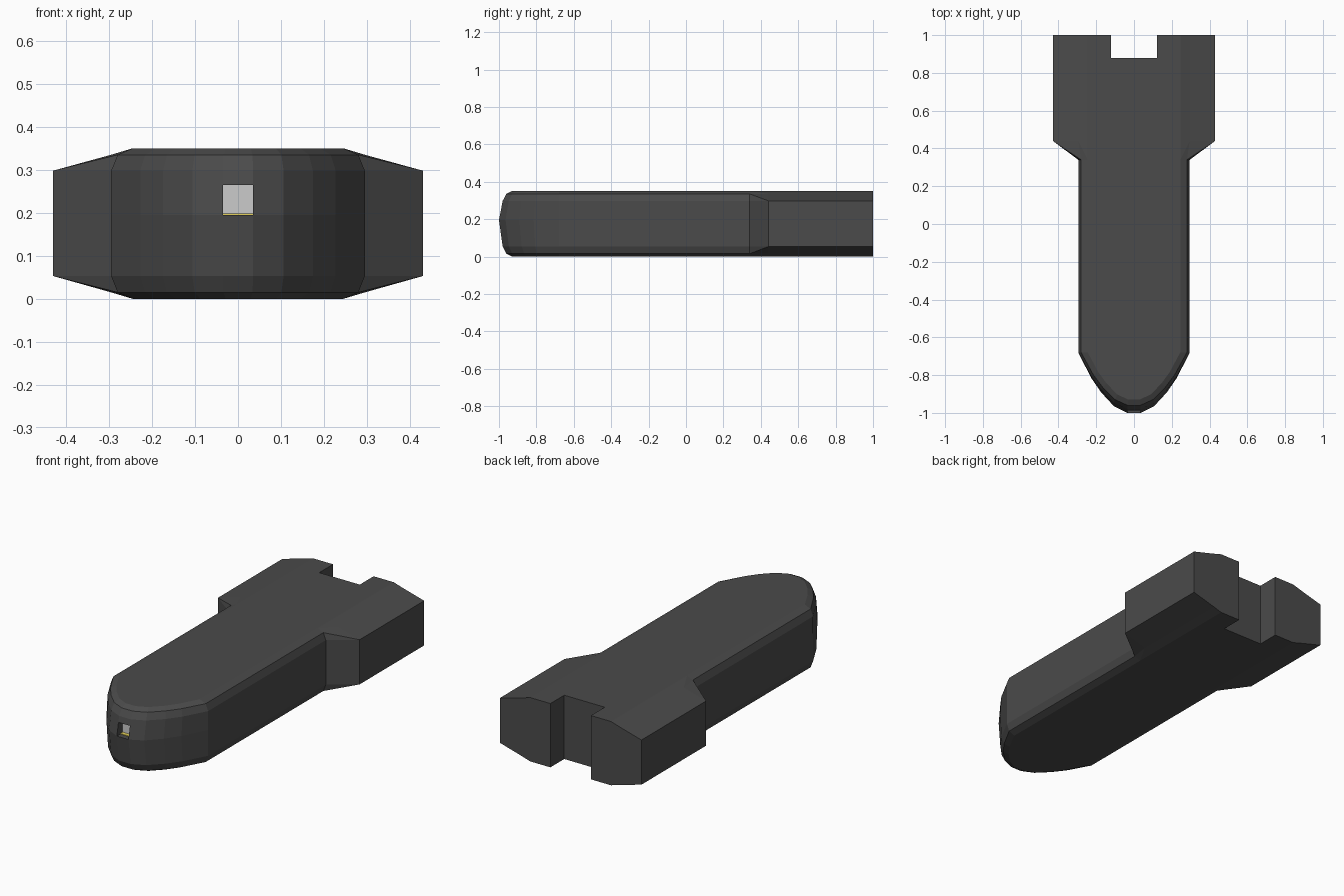
import bpy, bmesh

if "Cube" in bpy.data.objects:
    bpy.data.objects.remove(bpy.data.objects["Cube"])


def material(name, rgb):
    m = bpy.data.materials.new(name)
    m.diffuse_color = (*rgb, 1)
    m.use_nodes = True
    m.node_tree.nodes["Principled BSDF"].inputs["Base Color"].default_value = m.diffuse_color
    return m


def box(name, lo, hi):
    bpy.ops.mesh.primitive_cube_add(size=1, location=[(a + b) / 2 for a, b in zip(lo, hi)])
    ob = bpy.context.object
    ob.name = name
    ob.scale = [b - a for a, b in zip(lo, hi)]
    return ob


dark = material("dark_shell", (0.07, 0.07, 0.07))
yellow = material("yellow", (0.8, 0.65, 0.1))

# Levels from bottom to top: z, stem half width, head half width, nose tip y
levels = [(0, .245, .245, -.93), (.015, .28, .295, -.96), (.053, .295, .43, -.98),
          (.195, .295, .43, -1),
          (.298, .295, .43, -.98), (.335, .28, .295, -.96), (.35, .245, .245, -.93)]
# Nose curve: fraction of half width, fraction of nose length
nose = [(.12, 0), (.36, .11), (.59, .34), (.77, .58), (1, 1)]


def outline(z, stem, head, tip):
    half = [(stem * u, tip + (-.68 - tip) * v) for u, v in nose]
    half += [(stem, .34), (head, .44), (head, 1), (.123, 1), (.123, .88)]
    pts = half + [(-x, y) for x, y in reversed(half)]
    return [(x, y, z) for x, y in pts]


# Shell: plan outlines stacked and joined, including the rear slot
bm = bmesh.new()
rings = [[bm.verts.new(p) for p in outline(*lv)] for lv in levels]
n = len(rings[0])
taper = []
for a, b in zip(rings, rings[1:]):
    for i in range(n):
        j = (i + 1) % n
        f = bm.faces.new((a[i], a[j], b[j], b[i]))
        if i in (5, n - 7):
            taper.append(f)
bm.faces.new(rings[0][::-1])
bm.faces.new(rings[-1])
bmesh.ops.triangulate(bm, faces=taper, quad_method='LONG_EDGE')
bmesh.ops.recalc_face_normals(bm, faces=bm.faces[:])
mesh = bpy.data.meshes.new("shell")
bm.to_mesh(mesh)
bm.free()
shell = bpy.data.objects.new("shell", mesh)
bpy.context.collection.objects.link(shell)
mesh.materials.append(dark)

# Small square window in the nose
cutter = box("window_cutter", (-.035, -1.1, .195), (.035, -.93, .265))
cutter.data.materials.append(dark)
cutter.hide_render = True
cutter.hide_viewport = False
mod = shell.modifiers.new("window", 'BOOLEAN')
mod.operation = 'DIFFERENCE'
mod.solver = 'EXACT'
mod.object = cutter
bpy.context.view_layer.objects.active = shell
bpy.ops.object.modifier_apply(modifier=mod.name)
bpy.data.objects.remove(cutter)

# Pale panel and yellow strip inside the window
box("window_panel", (-.035, -.95, .195), (.035, -.93, .265))
strip = box("window_strip", (-.035, -.97, .193), (.035, -.95, .198))
strip.data.materials.append(yellow)
